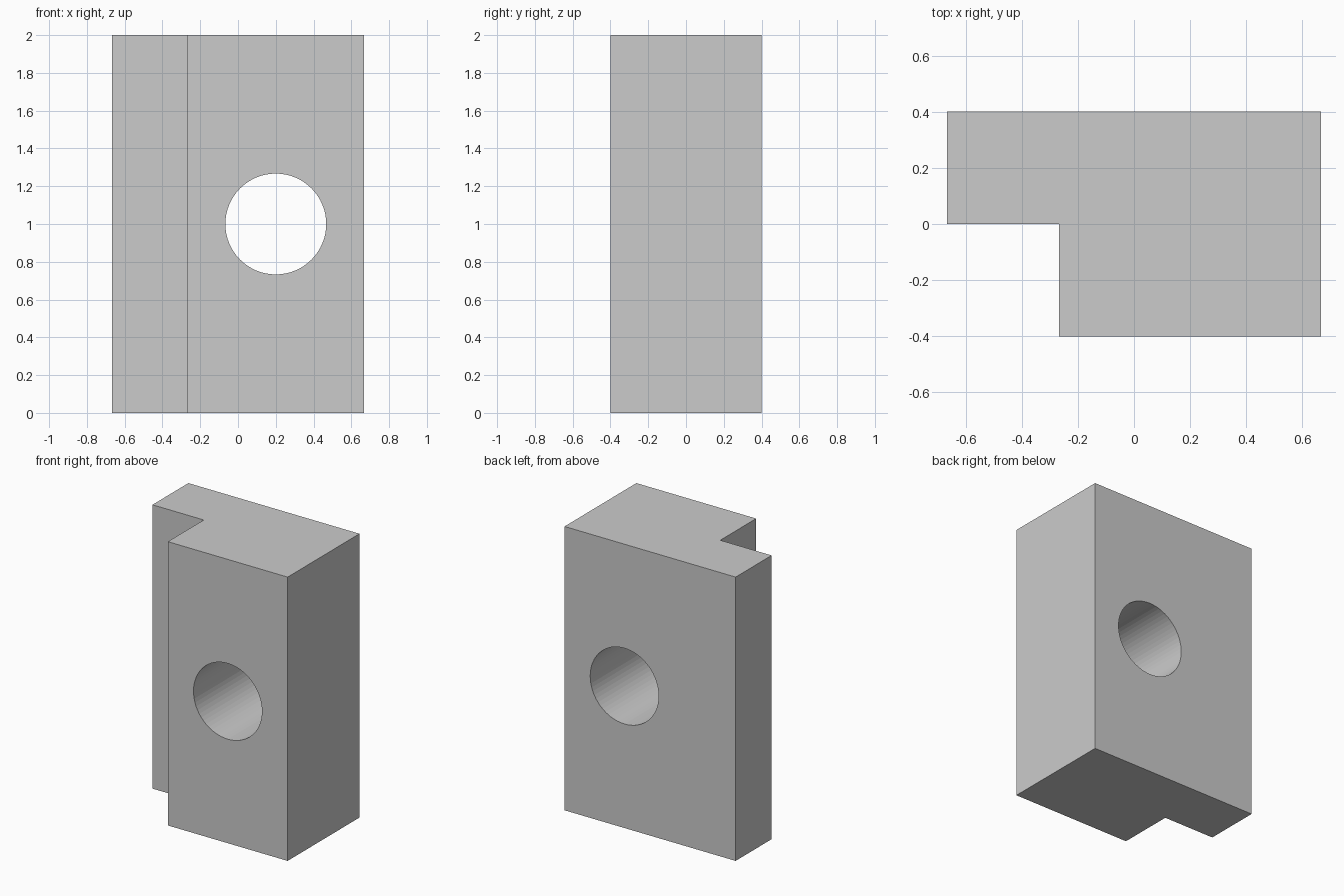
import bpy
import bmesh
from math import radians

if "Cube" in bpy.data.objects:
    bpy.data.objects.remove(bpy.data.objects["Cube"])

HEIGHT = 2.0

# Stepped block: L-shaped plan extruded upwards
plan = [(-0.667, 0.0), (-0.267, 0.0), (-0.267, -0.4),
        (0.667, -0.4), (0.667, 0.4), (-0.667, 0.4)]
bm = bmesh.new()
base = bm.faces.new([bm.verts.new((x, y, 0)) for x, y in plan])
top = bmesh.ops.extrude_face_region(bm, geom=[base])["geom"]
bmesh.ops.translate(bm, vec=(0, 0, HEIGHT),
                    verts=[g for g in top if isinstance(g, bmesh.types.BMVert)])
bmesh.ops.recalc_face_normals(bm, faces=bm.faces)
mesh = bpy.data.meshes.new("stepped_block")
bm.to_mesh(mesh)
bm.free()
block = bpy.data.objects.new("stepped_block", mesh)
bpy.context.collection.objects.link(block)

# Round hole running front to back
bpy.ops.mesh.primitive_cylinder_add(vertices=64, radius=0.267, depth=2,
                                    location=(0.2, 0, 1),
                                    rotation=(radians(90), 0, 0))
cutter = bpy.context.object
cutter.name = "hole_cutter"
cutter.hide_render = True

cut = block.modifiers.new("hole", 'BOOLEAN')
cut.operation = 'DIFFERENCE'
cut.solver = 'EXACT'
cut.object = cutter

# Apply the cut and remove the helper
bpy.context.view_layer.objects.active = block
bpy.ops.object.modifier_apply(modifier=cut.name)
bpy.data.objects.remove(cutter)
